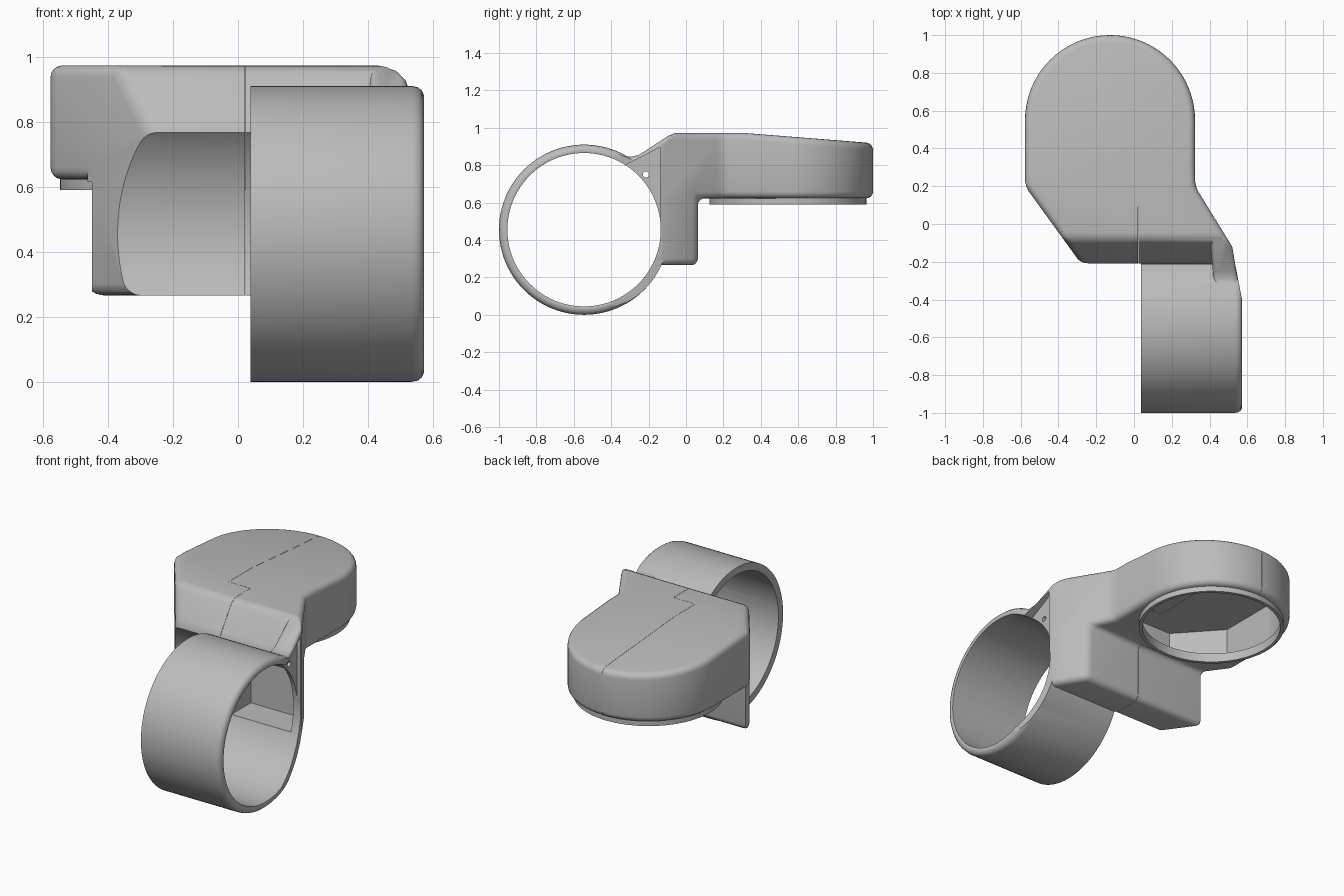
import bpy, bmesh, math
from mathutils import Vector

cube = bpy.data.objects.get("Cube")
if cube:
    bpy.data.objects.remove(cube)

grey = bpy.data.materials.new("plain_grey")
grey.use_nodes = True
grey.diffuse_color = (0.5, 0.5, 0.5, 1)
grey.node_tree.nodes["Principled BSDF"].inputs["Base Color"].default_value = (0.5, 0.5, 0.5, 1)

RING_Y, RING_Z, RING_R, BORE_R = -0.545, 0.455, 0.455, 0.41
HEAD_X, HEAD_Y, HEAD_R = -0.127, 0.55, 0.45


def make(name, bm):
    bmesh.ops.recalc_face_normals(bm, faces=bm.faces)
    mesh = bpy.data.meshes.new(name)
    bm.to_mesh(mesh)
    bm.free()
    mesh.materials.append(grey)
    obj = bpy.data.objects.new(name, mesh)
    bpy.context.collection.objects.link(obj)
    return obj


def prism(name, points, low, high, along="z"):
    """Extrude a plan (x, y) along z, or a side profile (y, z) along x."""
    bm = bmesh.new()
    place = (lambda a, b: (a, b, low)) if along == "z" else (lambda a, b: (low, a, b))
    face = bm.faces.new([bm.verts.new(place(a, b)) for a, b in points])
    out = bmesh.ops.extrude_face_region(bm, geom=[face])
    step = Vector((0, 0, high - low)) if along == "z" else Vector((high - low, 0, 0))
    bmesh.ops.translate(bm, vec=step, verts=[v for v in out["geom"] if isinstance(v, bmesh.types.BMVert)])
    return make(name, bm)


def circle(cx, cy, r, count=96):
    return [(cx + r * math.cos(math.tau * i / count), cy + r * math.sin(math.tau * i / count))
            for i in range(count)]


def lathe_x(name, profile, count=96):
    """Spin an (x, radius) outline round the ring axis."""
    bm = bmesh.new()
    verts = [bm.verts.new((x, RING_Y, RING_Z + r)) for x, r in profile]
    edges = [bm.edges.new((v, verts[i - 1])) for i, v in enumerate(verts)]
    bmesh.ops.spin(bm, geom=verts + edges, cent=(0, RING_Y, RING_Z), axis=(1, 0, 0),
                   angle=math.tau, steps=count, use_merge=True)
    bmesh.ops.remove_doubles(bm, verts=bm.verts, dist=1e-5)
    return make(name, bm)


def apply(obj, mod):
    bpy.context.view_layer.objects.active = obj
    bpy.ops.object.modifier_apply(modifier=mod.name)


def combine(obj, other, operation):
    mod = obj.modifiers.new("combine", "BOOLEAN")
    mod.operation, mod.object, mod.solver = operation, other, "EXACT"
    apply(obj, mod)
    bpy.data.objects.remove(other)


def soften(obj, width):
    mod = obj.modifiers.new("soften", "BEVEL")
    mod.width, mod.segments, mod.use_clamp_overlap = width, 4, False
    mod.limit_method, mod.angle_limit = "ANGLE", math.radians(25)
    apply(obj, mod)


def head_plan(inset, front):
    r = HEAD_R - inset
    arc = [(HEAD_X + r * math.cos(math.pi * i / 40), HEAD_Y + r * math.sin(math.pi * i / 40))
           for i in range(41)]
    return arc + [(HEAD_X - r, 0.2)] + front + [(HEAD_X + r, 0.2)]


# Head and neck: plan outline cut to the side profile
shell = prism("clip_mount_shell", head_plan(0, [(-0.28, -0.21), (0.535, -0.21), (0.52, -0.12)]), 0.2, 1.1)
side = [(-0.21, 0.265), (0.064, 0.265), (0.064, 0.623), (1.1, 0.623), (1.1, 0.91), (0.3, 0.973),
        (-0.08, 0.973), (-0.21, 0.785)]
combine(shell, prism("side_profile", side, -1, 1, "x"), "INTERSECT")
soften(shell, 0.036)

# Square end of the lower block
combine(shell, prism("block_end_cutter", [(-0.7, -0.3), (-0.45, -0.3), (-0.45, 0.12), (-0.7, 0.12)], 0.1, 0.615),
        "DIFFERENCE")

# Concave seat on the open half
combine(shell, prism("seat_cutter", circle(RING_Y, RING_Z, RING_R + 0.005), -1, 0.038, "x"), "DIFFERENCE")

# Corner gusset between neck and ring
gusset = prism("gusset", [(0.4, -0.05), (0.475, -0.05), (0.52, -0.12), (0.57, -0.4), (0.43, -0.4)], 0.4, 1.1)
gusset_side = [(-0.05, 0.967), (-0.09, 0.96), (-0.25, 0.856), (-0.29, 0.845), (-0.36, 0.85),
               (-0.36, 0.79), (-0.13, 0.55), (-0.05, 0.7)]
combine(gusset, prism("gusset_profile", gusset_side, 0.3, 0.7, "x"), "INTERSECT")
soften(gusset, 0.025)
combine(shell, gusset, "UNION")

# Clamp ring, with its outer end slanting towards the neck
ring = lathe_x("ring", [(0.038, 0.4), (0.038, RING_R), (0.535, RING_R), (0.554, 0.451), (0.566, 0.441),
                        (0.572, 0.427), (0.572, 0.417), (0.567, 0.4)])
slant = [(0.488, -0.07), (0.518, -0.12), (0.572, -0.4), (0.7, -0.4), (0.7, 0), (0.488, 0)]
combine(ring, prism("slant_cutter", slant, 0, 1), "DIFFERENCE")
combine(shell, ring, "UNION")
combine(shell, prism("bore_cutter", circle(RING_Y, RING_Z, BORE_R), -1, 1, "x"), "DIFFERENCE")

# Lip under the head
combine(shell, prism("lip", circle(HEAD_X, 0.545, 0.42), 0.59, 0.66), "UNION")
combine(shell, prism("opening", circle(HEAD_X, 0.545, 0.4), 0.5, 0.7), "DIFFERENCE")

# Hollow head, and hollow neck opening into the ring
combine(shell, prism("head_hollow", head_plan(0.04, [(-0.31, -0.05), (0.42, -0.05)]), 0.645, 0.88), "DIFFERENCE")
neck = [(0.07, 0.025), (0.38, 0.025), (0.47, -0.12), (0.49, -0.3), (0.07, -0.3)]
combine(shell, prism("neck_hollow", neck, 0.305, 0.73), "DIFFERENCE")

# Triangular recess and pin hole beside the ring
combine(shell, prism("recess", [(-0.325, 0.8), (-0.14, 0.895), (-0.14, 0.5)], 0.5, 0.7, "x"), "DIFFERENCE")
combine(shell, prism("pin_hole", circle(-0.215, 0.75, 0.016, 24), -1, 1, "x"), "DIFFERENCE")

# Stepped parting seam between the two halves
g = 0.0007
seam = [(0.022 - g, -0.4), (0.022 + g, -0.4), (0.022 + g, 0.09 + g), (HEAD_X + g, 0.09 + g), (HEAD_X + g, 1.1),
        (HEAD_X - g, 1.1), (HEAD_X - g, 0.09 - g), (0.022 - g, 0.09 - g)]
combine(shell, prism("seam_cutter", seam, 0.2, 1.1), "DIFFERENCE")

for obj in bpy.context.selected_objects:
    obj.select_set(False)
shell.select_set(True)
bpy.context.view_layer.objects.active = shell
bpy.ops.object.shade_smooth_by_angle(angle=math.radians(30))
